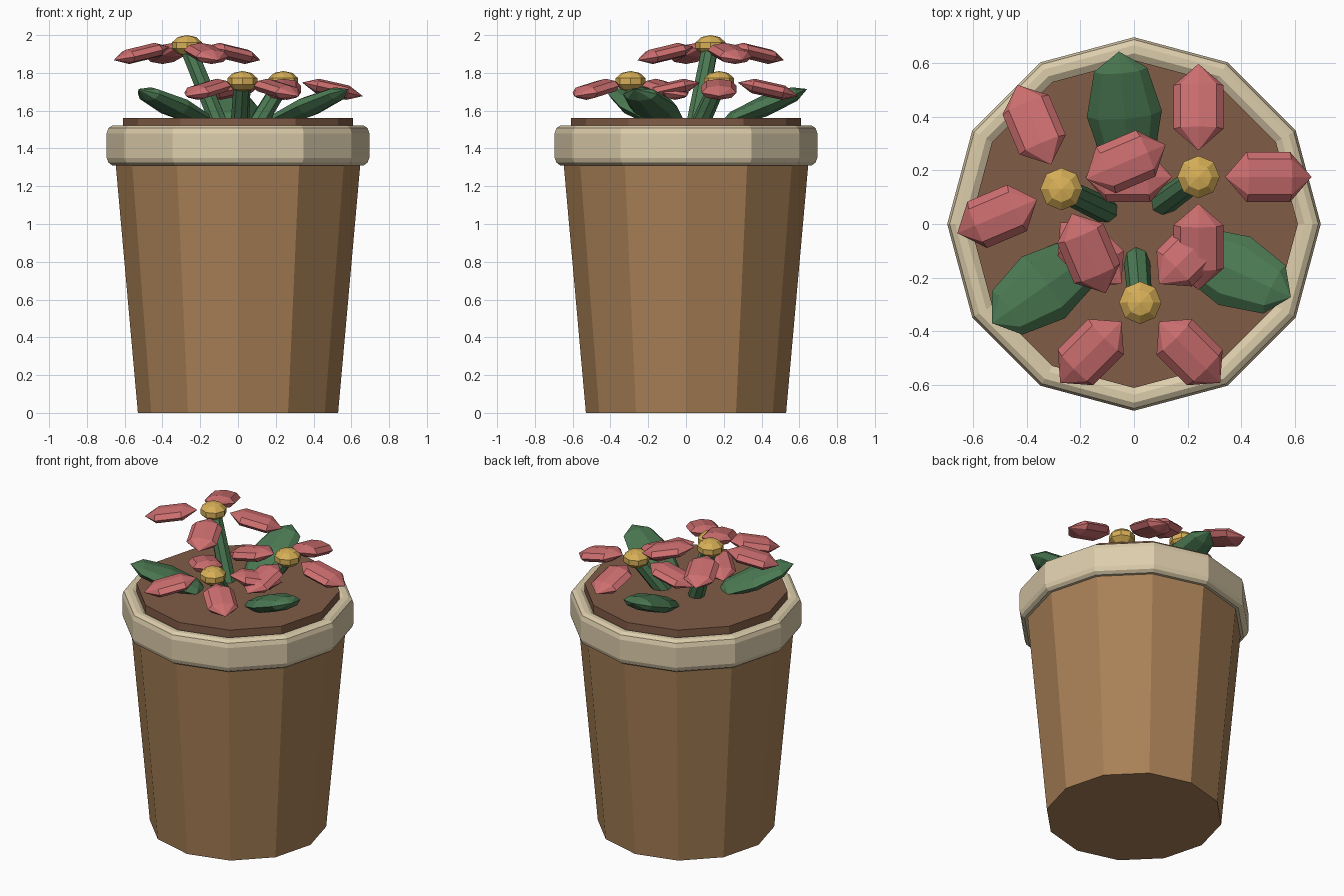
import bpy, bmesh, math
from mathutils import Matrix, Vector

if "Cube" in bpy.data.objects:
    bpy.data.objects.remove(bpy.data.objects["Cube"])


def material(name, rgb):
    m = bpy.data.materials.new(name)
    m.diffuse_color = (*rgb, 1)
    m.use_nodes = True
    m.node_tree.nodes["Principled BSDF"].inputs["Base Color"].default_value = m.diffuse_color
    return m


CLAY = material("clay", (0.40, 0.22, 0.095))
CREAM = material("cream", (0.72, 0.61, 0.41))
EARTH = material("earth", (0.22, 0.107, 0.062))
GREEN = material("green", (0.07, 0.19, 0.085))
PINK = material("pink", (0.61, 0.157, 0.16))
GOLD = material("gold", (0.68, 0.43, 0.095))


def finish(bm, name, mat):
    bmesh.ops.recalc_face_normals(bm, faces=bm.faces)
    me = bpy.data.meshes.new(name)
    bm.to_mesh(me)
    bm.free()
    me.materials.append(mat)
    ob = bpy.data.objects.new(name, me)
    bpy.context.collection.objects.link(ob)
    return ob


def lathe(name, profile, mat, ring=False, n=12):
    """Revolve (radius, z) points; cap both ends, or close the profile into a ring."""
    bm = bmesh.new()
    rows = [[bm.verts.new((r * math.cos(2 * math.pi * i / n),
                           r * math.sin(2 * math.pi * i / n), z)) for i in range(n)]
            for r, z in profile]
    pairs = list(zip(rows, rows[1:]))
    if ring:
        pairs.append((rows[-1], rows[0]))
    else:
        bm.faces.new(rows[0])
        bm.faces.new(rows[-1])
    for a, b in pairs:
        for i in range(n):
            j = (i + 1) % n
            bm.faces.new((a[i], a[j], b[j], b[i]))
    return finish(bm, name, mat)


def blade(name, centre, angle, dist, size, tilt, rings, mat):
    """Pointed low-poly ellipsoid reaching outward from a centre; positive tilt droops."""
    bm = bmesh.new()
    bmesh.ops.create_uvsphere(bm, u_segments=8, v_segments=rings, radius=1)
    a = math.radians(angle)
    loc = Vector(centre) + Vector((dist * math.cos(a), dist * math.sin(a), 0))
    mat4 = (Matrix.Translation(loc) @ Matrix.Rotation(a, 4, 'Z')
            @ Matrix.Rotation(tilt, 4, 'Y') @ Matrix.Diagonal((*size, 1))
            @ Matrix.Rotation(math.pi / 2, 4, 'Y'))
    bm.transform(mat4)
    return finish(bm, name, mat)


def stem(name, start, end, r):
    bm = bmesh.new()
    d = end - start
    bmesh.ops.create_cone(bm, cap_ends=True, segments=8, radius1=r, radius2=r * 0.9,
                          depth=d.length)
    bm.transform(Matrix.Translation((start + end) / 2)
                 @ d.to_track_quat('Z', 'Y').to_matrix().to_4x4())
    return finish(bm, name, GREEN)


# Pot, bevelled rim and soil
lathe("pot_body", [(0.53, 0), (0.655, 1.40)], CLAY)
lathe("pot_rim", [(0.60, 1.31), (0.665, 1.31), (0.686, 1.325), (0.695, 1.35),
                  (0.695, 1.48), (0.686, 1.508), (0.665, 1.522), (0.635, 1.522),
                  (0.60, 1.50)], CREAM, ring=True)
lathe("soil", [(0.61, 1.36), (0.61, 1.56)], EARTH)

# Leaves rising outward from the soil
for i, ang in enumerate((95, 215, 335)):
    blade(f"leaf_{i + 1}", (0, 0, 1.622), ang, 0.412, (0.25, 0.14, 0.055), -0.38, 4, GREEN)

# Flowers: centre of the head and turn of the four petals
flowers = [((-0.27, 0.13, 1.945), 23), ((0.24, 0.175, 1.755), 0), ((0.023, -0.293, 1.755), 45)]
for i, (c, turn) in enumerate(flowers, 1):
    head = Vector(c)
    stem(f"flower_stem_{i}", Vector((c[0] * 0.3, c[1] * 0.3, 1.48)), head, 0.05)
    bm = bmesh.new()
    bmesh.ops.create_uvsphere(bm, u_segments=8, v_segments=5, radius=1)
    bm.transform(Matrix.Translation(head) @ Matrix.Diagonal((0.083, 0.083, 0.055, 1)))
    finish(bm, f"flower_centre_{i}", GOLD)
    for k in range(4):
        blade(f"petal_{i}_{k + 1}", head - Vector((0, 0, 0.042)), turn + 90 * k, 0.26,
              (0.165, 0.108, 0.045), 0.22, 3, PINK)
